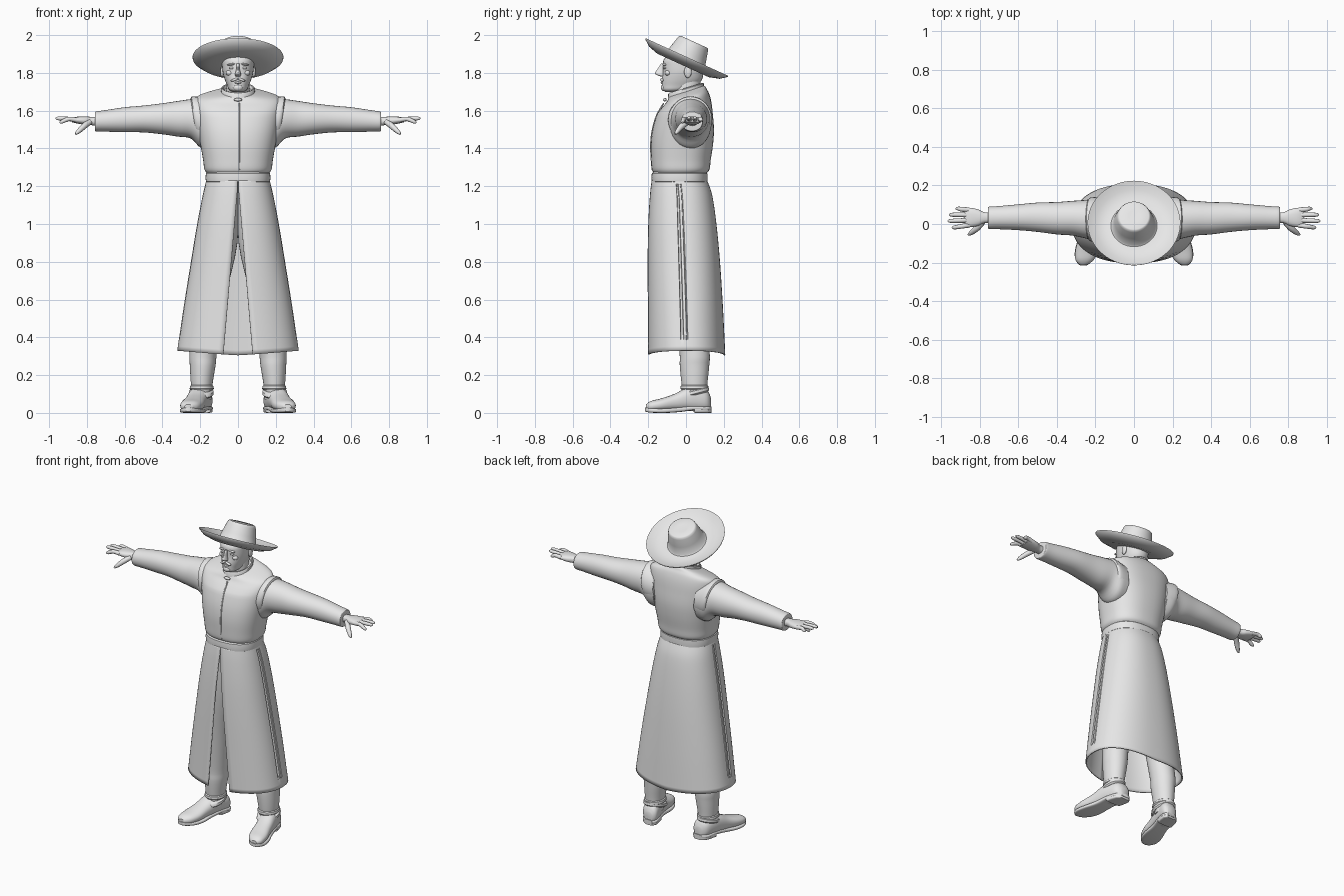
import bpy, bmesh, math
from mathutils import Matrix, Vector

GREY = bpy.data.materials.new("plain grey")
GREY.diffuse_color = (0.8, 0.8, 0.8, 1)


def finish(ob, angle=40):
    bpy.ops.object.select_all(action='DESELECT')
    ob.select_set(True)
    bpy.context.view_layer.objects.active = ob
    if ob.type == 'CURVE':
        bpy.ops.object.convert(target='MESH')
    ob.data.materials.clear()
    ob.data.materials.append(GREY)
    bpy.ops.object.shade_smooth_by_angle(angle=math.radians(angle))
    return ob


def mesh_object(name, bm):
    bmesh.ops.recalc_face_normals(bm, faces=bm.faces)
    me = bpy.data.meshes.new(name)
    bm.to_mesh(me)
    bm.free()
    ob = bpy.data.objects.new(name, me)
    bpy.context.collection.objects.link(ob)
    return ob


def smooth_rows(rows, steps):
    """Catmull-Rom interpolation between section rows."""
    out = []
    for i in range(len(rows) - 1):
        p = [rows[max(i - 1, 0)], rows[i], rows[i + 1], rows[min(i + 2, len(rows) - 1)]]
        for k in range(steps):
            t = k / steps
            out.append(tuple(0.5 * (2 * b + (c - a) * t + (2 * a - 5 * b + 4 * c - d) * t * t
                                    + (3 * b - a - 3 * c + d) * t ** 3) for a, b, c, d in zip(*p)))
    return out + [rows[-1]]


def power(v, n):
    return math.copysign(abs(v) ** (2 / n), v)


def loft(name, rows, place=lambda a, b, h: (a, b, h), n=2.0, steps=4, sides=32):
    """Skin over sections (h, centre a, centre b, radius a, radius b)."""
    bm = bmesh.new()
    rings = []
    for h, ca, cb, ra, rb in smooth_rows(rows, steps):
        ring = []
        for i in range(sides):
            t = 2 * math.pi * i / sides
            ring.append(bm.verts.new(place(ca + ra * power(math.cos(t), n),
                                           cb + rb * power(math.sin(t), n), h)))
        rings.append(ring)
    for r, q in zip(rings, rings[1:]):
        for i in range(sides):
            j = (i + 1) % sides
            bm.faces.new((r[i], r[j], q[j], q[i]))
    bm.faces.new(rings[0])
    bm.faces.new(rings[-1])
    return finish(mesh_object(name, bm))


def fb(z, rx, front, back):
    return (z, 0, (front + back) / 2, rx, (back - front) / 2)


def cord(name, pts):
    """Round tapered strand through (x, y, z, radius) points."""
    cu = bpy.data.curves.new(name, 'CURVE')
    cu.dimensions = '3D'
    cu.bevel_depth = 1
    cu.bevel_resolution = 3
    cu.use_fill_caps = True
    sp = cu.splines.new('POLY')
    pts = smooth_rows(pts, 4)
    sp.points.add(len(pts) - 1)
    for p, (x, y, z, r) in zip(sp.points, pts):
        p.co = (x, y, z, 1)
        p.radius = r
    ob = bpy.data.objects.new(name, cu)
    bpy.context.collection.objects.link(ob)
    return finish(ob, 60)


def blob(name, at, size, rot=0):
    bm = bmesh.new()
    m = Matrix.Translation(at) @ Matrix.Rotation(rot, 4, 'Y') @ Matrix.Diagonal((*size, 1))
    bmesh.ops.create_uvsphere(bm, u_segments=16, v_segments=10, radius=1, matrix=m)
    return finish(mesh_object(name, bm), 80)


# Hat: one turned profile, tipped back
tip = Matrix.Translation((0, -0.01, 1.85)) @ Matrix.Rotation(math.radians(-24.5), 4, 'X')
profile = [(-0.01, 0.08), (-0.012, 0.15), (0.004, 0.205), (0.03, 0.239), (0.037, 0.241),
           (0.033, 0.233), (0.012, 0.2), (0.001, 0.15), (0.003, 0.12), (0.01, 0.113),
           (0.06, 0.101), (0.11, 0.088), (0.122, 0.083), (0.126, 0.076), (0.122, 0.03)]
loft("hat", [(h, 0, 0, r, r) for h, r in profile],
     lambda a, b, h: tip @ Vector((a, b, h)), steps=1, sides=48)

# Head, neck and face
loft("neck", [fb(1.62, .07, -.07, .08), fb(1.70, .062, -.07, .075), fb(1.78, .06, -.06, .08)])
loft("head", [fb(1.700, .03, -.11, -.03), fb(1.712, .048, -.126, .02), fb(1.735, .058, -.128, .06),
              fb(1.765, .07, -.127, .085), fb(1.80, .08, -.122, .092), fb(1.835, .084, -.122, .097),
              fb(1.87, .085, -.118, .1), fb(1.90, .075, -.09, .09), fb(1.925, .04, -.05, .06)], n=2.2)
loft("nose", [(1.782, 0, -.125, .012, .012), (1.79, 0, -.135, .017, .022), (1.80, 0, -.138, .014, .027),
              (1.82, 0, -.13, .009, .022), (1.85, 0, -.12, .008, .012)], sides=14)
blob("lower_lip", (0, -.126, 1.748), (.018, .008, .006))
blob("chin", (0, -.118, 1.722), (.026, .015, .018))
for s in (-1, 1):
    blob("eye", (s * .033, -.11, 1.826), (.015, .01, .007))
    blob("eyebrow", (s * .034, -.113, 1.845), (.024, .011, .006), s * .15)
    blob("cheekbone", (s * .043, -.095, 1.80), (.022, .018, .016))
    blob("moustache", (s * .018, -.127, 1.764), (.022, .01, .007), s * .35)
    blob("ear", (s * .084, .01, 1.805), (.009, .02, .032))

# Collar with its clasp
loft("collar", [(1.67, 0, 0, .096, .1), (1.69, 0, 0, .088, .095), (1.716, 0, 0, .09, .094),
                (1.721, 0, 0, .086, .09), (1.72, 0, 0, .08, .084), (1.69, 0, 0, .07, .075)],
     lambda a, b, h: (a, b, h + .3 * b), steps=1)
blob("clasp", (0, -.112, 1.658), (.022, .01, .009))

# Coat body, with shoulders sloping up to the nape
loft("coat_body", [fb(1.27, .165, -.17, .11), fb(1.29, .178, -.181, .125), fb(1.34, .185, -.185, .131),
                   fb(1.42, .199, -.187, .143), fb(1.50, .213, -.178, .148), fb(1.58, .226, -.155, .142),
                   fb(1.63, .232, -.13, .134), fb(1.665, .222, -.105, .122), fb(1.685, .17, -.095, .11),
                   fb(1.70, .09, -.085, .1), fb(1.706, .05, -.05, .07)],
     lambda a, b, h: (a, b, h + .3 * b * max(0, h - 1.58) / .12), n=2.4, sides=48)
cord("front_seam", [(.006, -.178, 1.285, .004), (.006, -.1845, 1.36, .004), (.006, -.186, 1.43, .004),
                    (.006, -.177, 1.5, .004), (.006, -.155, 1.575, .004), (.006, -.118, 1.64, .004)])
loft("belt", [fb(1.218, .162, -.174, .106), fb(1.224, .17, -.181, .113), fb(1.245, .172, -.183, .114),
              fb(1.268, .17, -.181, .113), fb(1.275, .162, -.174, .106)], n=2.4, steps=1, sides=48)


# Coat skirt: open at the front, with a sunken pleat on each side
def span(a, b, k):
    return [a + (b - a) * i / k for i in range(k + 1)]


levels = smooth_rows([(1.23, .164, -.178, .108), (1.15, .184, -.187, .135), (1.0, .213, -.196, .157),
                      (.8, .246, -.2, .176), (.55, .285, -.2, .192), (.305, .318, -.2, .204)], 6)
N = 2.3
bm = bmesh.new()
grid = []
for z, rx, yf, yb in levels:
    gap = .002 + .075 * max(0, 1.19 - z) / .88
    t0 = math.asin((gap / rx) ** (N / 2))
    pleated = .38 < z < 1.2
    half = [(t, 1) for t in span(t0, 1.455, 14)]
    half += [(t, .94 if pleated else 1) for t in (1.465, 1.50, 1.53)]
    half += [(1.54, 1), (1.57, 1)] + [(t, .965 if pleated else 1) for t in (1.575, 1.60)]
    half += [(t, 1) for t in span(1.61, math.pi, 18)]
    cols = half + [(2 * math.pi - t, k) for t, k in reversed(half[:-1])]
    drop = (1.23 - z) / .925
    row = []
    for t, k in cols:
        x = rx * k * power(math.sin(t), N)
        y = (yf + yb) / 2 - (yb - yf) / 2 * power(math.cos(t), N)
        row.append(bm.verts.new((x, y, z + .024 * drop ** 4 * abs(math.sin(t)))))
    grid.append(row)
for r, q in zip(grid, grid[1:]):
    for i in range(len(r) - 1):
        bm.faces.new((r[i], r[i + 1], q[i + 1], q[i]))
skirt = mesh_object("coat_skirt", bm)
solid = skirt.modifiers.new("cloth thickness", 'SOLIDIFY')
solid.thickness = .008
solid.offset = 0
finish(skirt, 35)

for s in (-1, 1):
    # Sleeve and the armhole edge overlapping it
    side = lambda a, b, h: (s * h, a, b)
    loft("sleeve", [(.15, .02, 1.535, .11, .135), (.20, .024, 1.535, .11, .13), (.25, .025, 1.557, .1, .104),
                    (.32, .03, 1.557, .09, .094), (.40, .03, 1.557, .084, .082), (.50, .035, 1.556, .076, .071),
                    (.60, .035, 1.552, .067, .066), (.70, .033, 1.546, .06, .057),
                    (.75, .032, 1.543, .058, .053), (.757, .032, 1.543, .052, .047)], side, n=2.1)
    loft("armhole_edge", [(.15, .02, 1.545, .112, .115), (.20, .022, 1.55, .117, .124),
                          (.228, .024, 1.556, .112, .118), (.234, .025, 1.557, .1, .104)],
         lambda a, b, h: (s * (h + .15 * (b - 1.55)), a, b), steps=2)

    # Hand
    loft("palm", [(.73, .033, 1.54, .03, .025), (.775, .033, 1.545, .028, .022), (.81, .033, 1.547, .043, .022),
                  (.85, .034, 1.55, .05, .018), (.88, .034, 1.55, .045, .011)], side, n=2.4, sides=20)
    for y0, y1, length, z1 in ((-.006, -.018, .945, 1.538), (.02, .016, .965, 1.556),
                               (.047, .048, .958, 1.556), (.073, .08, .925, 1.545)):
        cord("finger", [(s * .855, y0, 1.55, .013), (s * .895, (y0 + y1) / 2, 1.556, .012),
                        (s * (length - .012), y1, z1 + .003, .010), (s * length, y1, z1, .004)])
    cord("thumb", [(s * .785, .01, 1.54, .015), (s * .815, -.022, 1.518, .016),
                   (s * .845, -.046, 1.49, .012), (s * .86, -.056, 1.476, .005)])

    # Trouser leg
    loft("trouser_leg", [(.07, s * .19, .05, .05, .06), (.15, s * .192, .045, .057, .068),
                         (.25, s * .187, .045, .068, .078), (.33, s * .183, .045, .073, .08),
                         (.60, s * .15, .02, .08, .085), (.90, s * .098, -.005, .095, .1),
                         (1.22, s * .07, -.03, .07, .1)])

    # Shoe: upper, sole, heel and straps, toes turned out
    foot = lambda a, b, h: (s * (a + .19 + (.09 - h) * .24), h, b)
    loft("shoe_upper", [(.132, 0, .05, .025, .03), (.11, 0, .064, .05, .056), (.05, 0, .074, .056, .066),
                        (0, 0, .071, .056, .06), (-.06, 0, .056, .056, .045), (-.13, 0, .043, .06, .034),
                        (-.185, 0, .036, .048, .027), (-.212, 0, .032, .02, .013)], foot, n=2.3)
    loft("shoe_sole", [(.136, 0, .024, .028, .01), (.11, 0, .024, .052, .011), (.04, 0, .026, .053, .012),
                       (-.03, 0, .018, .052, .013), (-.10, 0, .012, .062, .012), (-.16, 0, .012, .058, .012),
                       (-.20, 0, .015, .036, .012), (-.216, 0, .018, .015, .01)], foot, n=4)
    loft("shoe_heel", [(.134, 0, .015, .028, .015), (.11, 0, .015, .051, .015),
                       (.045, 0, .015, .053, .015)], foot, n=5, steps=2)
    loft("ankle_strap", [(.092, s * .195, .04, .058, .075), (.10, s * .195, .04, .066, .083),
                         (.115, s * .195, .04, .065, .08), (.122, s * .195, .04, .056, .072)],
         lambda a, b, h: (a, b, h + .25 * (b - .04)), steps=1)
    loft("shoe_cuff", [(.12, s * .192, .045, .056, .068), (.128, s * .192, .045, .064, .074),
                       (.142, s * .192, .045, .062, .073), (.148, s * .192, .045, .055, .066)], steps=1)
